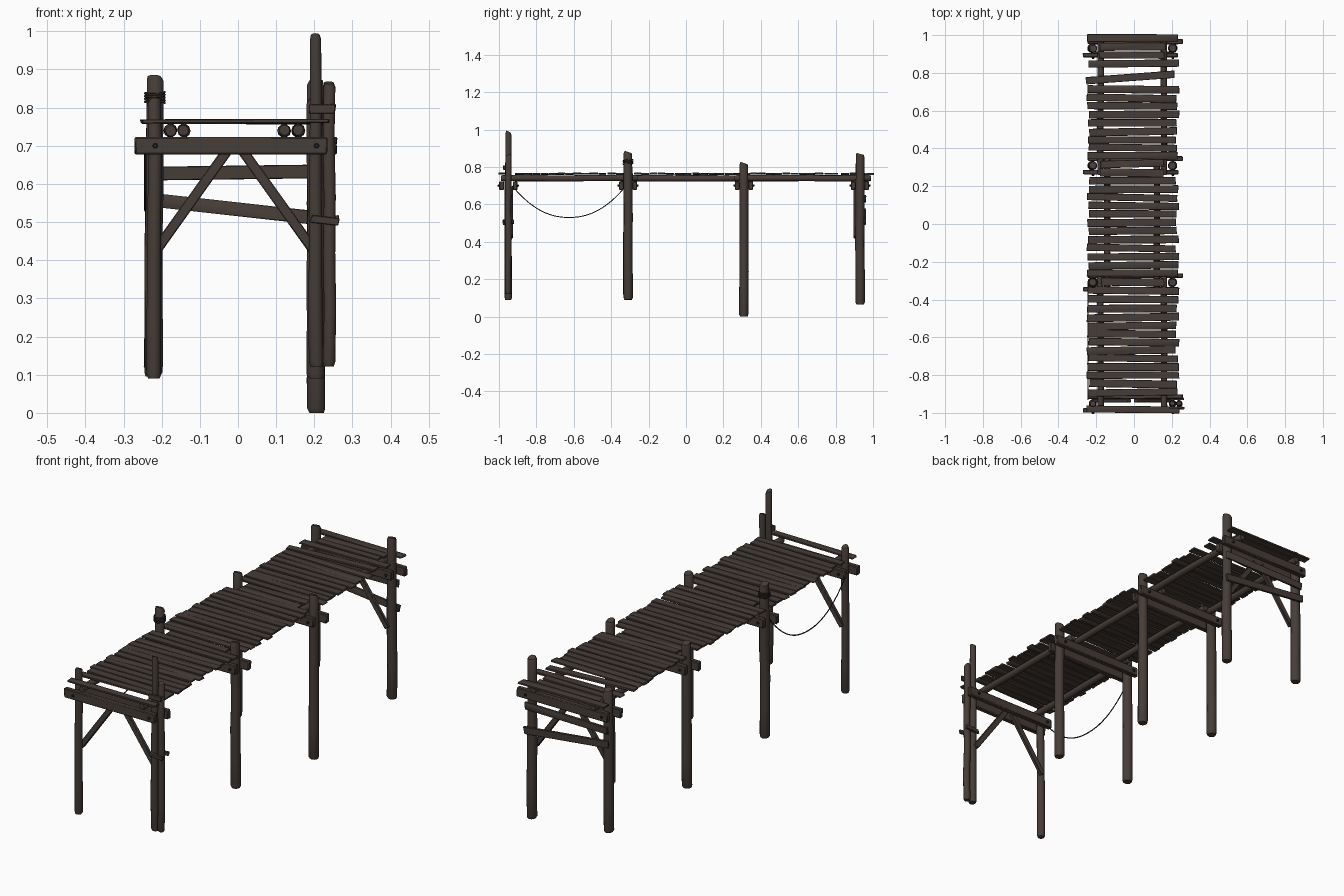
import bpy, bmesh, math, random
from mathutils import Vector, Matrix

random.seed(7)
if "Cube" in bpy.data.objects:
    bpy.data.objects.remove(bpy.data.objects["Cube"])


def material(name, colour):
    m = bpy.data.materials.new(name)
    m.use_nodes = True
    m.diffuse_color = (*colour, 1)
    m.node_tree.nodes["Principled BSDF"].inputs["Base Color"].default_value = (*colour, 1)
    return m


WOOD = material("weathered brown wood", (0.062, 0.046, 0.038))
ROPE = material("dark rope", (0.03, 0.023, 0.019))
IRON = material("dark iron", (0.022, 0.02, 0.02))
made = []


def finish(name, bm, mat):
    bmesh.ops.recalc_face_normals(bm, faces=bm.faces)
    me = bpy.data.meshes.new(name)
    bm.to_mesh(me)
    bm.free()
    me.materials.append(mat)
    ob = bpy.data.objects.new(name, me)
    bpy.context.collection.objects.link(ob)
    made.append(ob)
    return ob


def log(name, a, b, r1, r2=None, sides=10, wobble=0.002, slant=0.0, mat=WOOD):
    """Round timber from a to b with worn ends and a slightly uneven trunk."""
    a, b = Vector(a), Vector(b)
    r2 = r2 or r1
    axis = (b - a).normalized()
    turn = axis.to_track_quat("Z", "Y")
    length = (b - a).length
    bm = bmesh.new()
    rings = []
    worn = min(0.012 / length, 0.2)
    for t in (0, worn, 0.2, 0.4, 0.6, 0.8, 1 - worn, 1):
        r = (r1 + (r2 - r1) * t) * (0.8 if t in (0, 1) else 1)
        off = Vector((random.uniform(-wobble, wobble), random.uniform(-wobble, wobble), 0))
        ring = []
        for i in range(sides):
            ang = math.tau * i / sides
            lift = slant * math.cos(ang) if t > 0.9 else 0
            p = Vector((r * math.cos(ang), r * math.sin(ang), t * length + lift)) + off
            ring.append(bm.verts.new(a + turn @ p))
        rings.append(ring)
    for low, high in zip(rings, rings[1:]):
        for i in range(sides):
            j = (i + 1) % sides
            bm.faces.new((low[i], low[j], high[j], high[i]))
    bm.faces.new(rings[0])
    bm.faces.new(rings[-1])
    return finish(name, bm, mat)


def board(name, a, b, depth, height, jitter=0.0, mat=WOOD):
    """Sawn timber from a to b; height is measured along z, depth across it."""
    a, b = Vector(a), Vector(b)
    x = (b - a).normalized()
    y = Vector((0, 0, 1)).cross(x).normalized()
    z = x.cross(y)
    frame = Matrix((x, y, z)).transposed().to_4x4()
    bm = bmesh.new()
    bmesh.ops.create_cube(bm, size=1)
    for v in bm.verts:
        v.co = Vector((v.co.x * (b - a).length, v.co.y * depth, v.co.z * height))
        v.co.x += random.uniform(-jitter, jitter)
        v.co.y += random.uniform(-jitter, jitter) * 0.3
    bmesh.ops.transform(bm, matrix=Matrix.Translation((a + b) / 2) @ frame, verts=bm.verts)
    edge = min(depth, height) * 0.15
    bmesh.ops.bevel(bm, geom=bm.edges[:], offset=edge, segments=1, affect="EDGES")
    return finish(name, bm, mat)


def cord(name, points, radius):
    """Thin round line through the given points."""
    cu = bpy.data.curves.new(name, "CURVE")
    cu.dimensions = "3D"
    cu.bevel_depth = radius
    cu.bevel_resolution = 1
    sp = cu.splines.new("POLY")
    sp.points.add(len(points) - 1)
    for p, co in zip(sp.points, points):
        p.co = (*co, 1)
    cu.materials.append(ROPE)
    ob = bpy.data.objects.new(name, cu)
    bpy.context.collection.objects.link(ob)


# Posts: row y, then bottom and top heights on each side
ROWS = (("front", -0.95, 0.09, 0.82, 0.12, 0.99),
        ("second", -0.31, 0.11, 0.88, 0.09, 0.82),
        ("third", 0.31, 0.095, 0.82, 0.0, 0.82),
        ("back", 0.93, 0.11, 0.82, 0.065, 0.87))
for name, y, zl, tl, zr, tr in ROWS:
    r = 0.018 if name == "front" else 0.023
    log(name + "_post_a", (-0.222, y, zl), (-0.218, y, tl), r + 0.002, r, slant=-0.006)
    log(name + "_post_b", (0.205, y, zr), (0.203, y, tr), r + 0.002,
        0.015 if name == "front" else r, slant=0.005)

    # Pair of cross beams clamping each row of posts, with bolts
    for k, side in enumerate((-1, 1)):
        by = y + side * 0.036
        shift = 0.012 * side
        board(f"{name}_cross_beam_{k}", (-0.257 + shift, by, 0.7), (0.246 + shift, by, 0.7),
              0.024, 0.046, 0.003)
        for x in (-0.217, 0.206):
            log(f"{name}_bolt_{k}", (x, by, 0.7), (x, by + side * 0.021, 0.7), 0.009, 0.006,
                6, 0, mat=IRON)

# Doubled post at the front corner, tied by two scraps of board
log("spare_corner_post", (0.24, -0.95, 0.122), (0.238, -0.95, 0.865), 0.017, 0.016, slant=-0.004)
board("lower_tie_board", (0.19, -0.974, 0.509), (0.266, -0.974, 0.5), 0.012, 0.02, 0.004)
board("lower_tie_board_rear", (0.19, -0.926, 0.505), (0.262, -0.926, 0.508), 0.012, 0.02, 0.004)
board("upper_tie_board", (0.188, -0.972, 0.796), (0.255, -0.972, 0.797), 0.01, 0.024, 0.004)

# Diagonal braces under both end rows
for name, y in (("front", -0.935), ("back", 0.905)):
    for s in (-1, 1):
        board(f"{name}_brace_{s}", (s * 0.207 - 0.008, y, 0.425), (s * 0.018 - 0.008, y, 0.69),
              0.018, 0.027)

# Boards nailed across the back row
board("back_upper_board", (-0.235, 0.957, 0.627), (0.225, 0.957, 0.633), 0.012, 0.036, 0.004)
board("back_lower_board", (-0.24, 0.957, 0.56), (0.23, 0.957, 0.508), 0.012, 0.036, 0.004)

# Round stringers, lapped side by side at the middle rows
for s, outer, inner in ((-1, -0.177, -0.142), (1, 0.158, 0.121)):
    for n, (x, y0, y1) in enumerate(((outer, -0.99, -0.26), (inner, -0.36, 0.36),
                                     (outer, 0.26, 0.99))):
        log(f"stringer_{s}_{n}", (x, y0, 0.74), (x, y1, 0.74), 0.017, wobble=0.0015)

# Deck planks, shortened where they pass between posts
y = -0.982
while y < 0.99:
    width = random.uniform(0.036, 0.042)
    between = any(abs(y - row[1]) < 0.042 for row in ROWS)
    missing = 0.715 < y < 0.805 or -0.965 < y < -0.935
    if not missing:
        reach = 0.172 if between and y > -0.97 else 0.238
        x0 = -reach - 0.006 + random.uniform(-0.008, 0.008)
        x1 = reach - 0.006 + random.uniform(-0.012, 0.008)
        skew = random.uniform(-0.005, 0.005)
        z = 0.7625 + random.uniform(-0.001, 0.002)
        board("deck_plank", (x0, y - skew, z), (x1, y + skew, z + random.uniform(-0.002, 0.002)),
              width, 0.01, 0.003)
    y += width + random.uniform(0.003, 0.008)
board("loose_plank", (-0.255, 0.758, 0.764), (0.215, 0.793, 0.764), 0.038, 0.01, 0.003)

# Sagging rope between the first two posts
sag = []
for i in range(25):
    t = i / 24
    u = 2 * t - 1
    sag.append((-0.243, -0.93 + 0.61 * t, 0.53 + 0.17 * abs(u) ** 2.2))
cord("hanging_rope", sag, 0.0028)

# Rope wound round the tall second post
coil = []
for i in range(49):
    ang = math.tau * i / 12
    coil.append((-0.218 + 0.026 * math.cos(ang), -0.31 + 0.026 * math.sin(ang),
                 0.812 + 0.0006 * i + 0.004 * math.sin(ang)))
cord("rope_winding", coil, 0.003)

# Smooth the timber while keeping sawn edges sharp
bpy.ops.object.select_all(action="DESELECT")
for ob in made:
    ob.select_set(True)
bpy.context.view_layer.objects.active = made[0]
bpy.ops.object.shade_smooth_by_angle(angle=math.radians(40))
